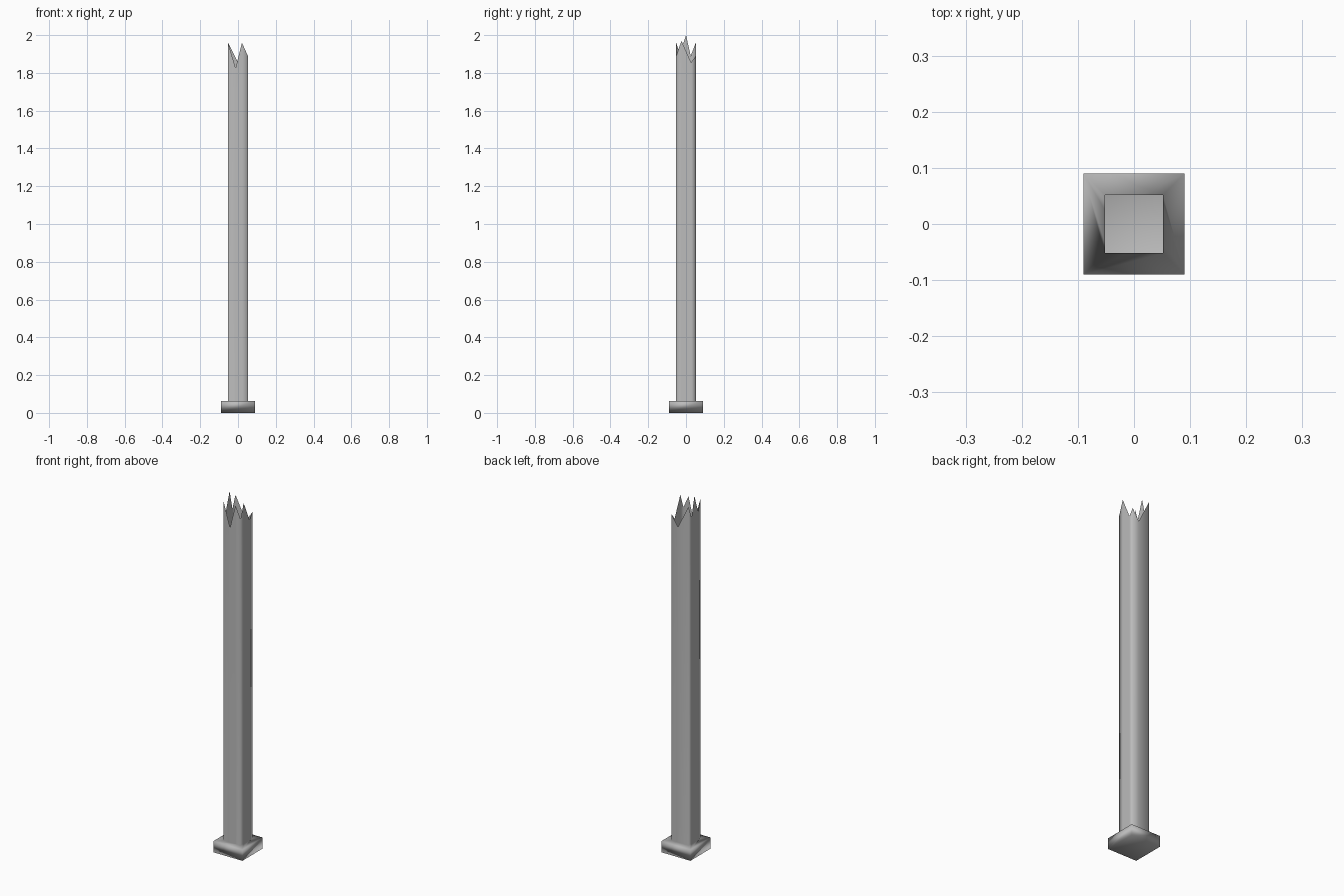
import bpy, bmesh

if "Cube" in bpy.data.objects:
    bpy.data.objects.remove(bpy.data.objects["Cube"])

R, B, H = 0.052, 0.09, 0.062   # shaft half width, base half width, base height

# Jagged rim of each wall, (position along wall, height), counter-clockwise from front left
front = [(-R, 1.96), (-0.013, 1.825), (0.021, 1.96)]
right = [(-R, 1.89), (-0.024, 1.97), (0.027, 1.855)]
back = [(R, 1.89), (0.013, 1.83)]
left = [(R, 1.96), (0.025, 1.89), (0.0, 2.0), (-0.033, 1.90)]
walls = [
    [(t, -R, z) for t, z in front],
    [(R, t, z) for t, z in right],
    [(t, R, z) for t, z in back],
    [(-R, t, z) for t, z in left],
]
outer = [(-B, -B), (B, -B), (B, B), (-B, B)]

bm = bmesh.new()

# Hollow thin-walled shaft
tops = [[bm.verts.new(p) for p in w] for w in walls]
feet = [[bm.verts.new((x, y, H)) for x, y, _ in w] for w in walls]
top_ring = sum(tops, [])
foot_ring = sum(feet, [])
n = len(top_ring)
for i in range(n):
    j = (i + 1) % n
    bm.faces.new((foot_ring[i], foot_ring[j], top_ring[j], top_ring[i]))

# Square foot: sides, top rim around the shaft, underside
low = [bm.verts.new((x, y, 0)) for x, y in outer]
high = [bm.verts.new((x, y, H)) for x, y in outer]
for i in range(4):
    j = (i + 1) % 4
    bm.faces.new((low[i], low[j], high[j], high[i]))
    inner = feet[i] + [feet[j][0]]
    # fan from the starting outer corner, closed by one triangle at the end
    for a, b in zip(inner, inner[1:]):
        bm.faces.new((high[i], b, a))
    bm.faces.new((high[i], high[j], inner[-1]))
bm.faces.new(low[::-1])

for f in bm.faces:
    f.smooth = True
mesh = bpy.data.meshes.new("broken_post")
bm.to_mesh(mesh)
bm.free()
post = bpy.data.objects.new("broken_post", mesh)
bpy.context.collection.objects.link(post)

# Smooth shading dominated by the large shaft faces
weighted = post.modifiers.new("weighted_normals", 'WEIGHTED_NORMAL')
weighted.mode = 'FACE_AREA'
weighted.keep_sharp = False

# Darker grey metal
grey = bpy.data.materials.new("dark_grey")
grey.diffuse_color = (0.5, 0.5, 0.5, 1)
grey.use_nodes = True
grey.node_tree.nodes["Principled BSDF"].inputs["Base Color"].default_value = grey.diffuse_color
mesh.materials.append(grey)
